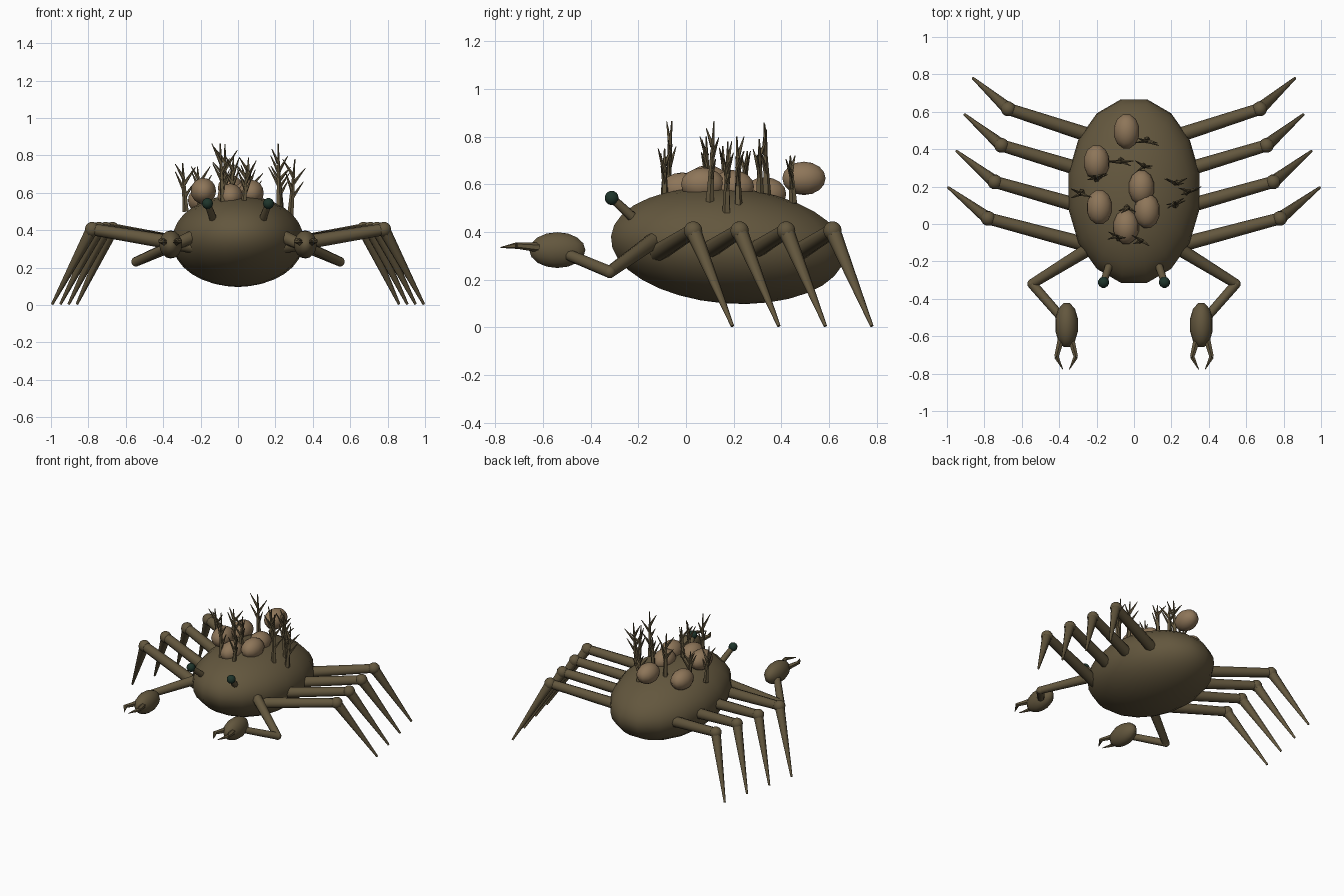
import bpy
import math
import random
from mathutils import Vector

random.seed(4)

cube = bpy.data.objects.get("Cube")
if cube:
    bpy.data.objects.remove(cube, do_unlink=True)


def make_material(name, color):
    mat = bpy.data.materials.new(name)
    mat.use_nodes = True
    mat.diffuse_color = (*color, 1)
    mat.node_tree.nodes["Principled BSDF"].inputs["Base Color"].default_value = (*color, 1)
    return mat


SHELL = make_material("olive brown", (0.125, 0.095, 0.048))
EGG = make_material("tan", (0.27, 0.18, 0.10))
EYE = make_material("dark green", (0.013, 0.035, 0.024))


def finish(name, mat, angle=50):
    obj = bpy.context.object
    obj.name = name
    obj.data.materials.append(mat)
    bpy.ops.object.shade_smooth_by_angle(angle=math.radians(angle))
    return obj


def ball(name, center, size, mat, segments=12, rings=8, tilt=0):
    """Ellipsoid with its size given as three radii."""
    bpy.ops.mesh.primitive_uv_sphere_add(segments=segments, ring_count=rings, radius=1)
    obj = bpy.context.object
    # half a step of turn gives the ellipsoid flat-edged ends
    obj.rotation_euler.z = math.pi / segments
    bpy.ops.object.transform_apply(location=False, rotation=True, scale=False)
    obj.location, obj.scale = center, size
    obj.rotation_euler.x = tilt
    return finish(name, mat)


def rod(name, a, b, r1, r2, mat, sides=8):
    """Tapered rod from a to b."""
    a, b = Vector(a), Vector(b)
    bpy.ops.mesh.primitive_cone_add(vertices=sides, radius1=r1, radius2=r2,
                                    depth=(b - a).length, location=(a + b) / 2)
    bpy.context.object.rotation_euler = (b - a).to_track_quat("Z", "Y").to_euler()
    return finish(name, mat)


# Body, slightly lower at the back
ball("body", (0, 0.176, 0.343), (0.357, 0.502, 0.243), SHELL, 16, 16, -0.08)

for side, label in ((1, "left"), (-1, "right")):
    # Four walking legs
    for i in range(4):
        knee = Vector((side * (0.78 - 0.036 * i), 0.03 + 0.195 * i, 0.405))
        hip = (side * 0.18, knee.y - 0.16, 0.305)
        tip = (side * (0.993 - 0.044 * i), knee.y + 0.165, 0.005)
        tag = f"{label}_leg_{i + 1}"
        rod(tag + "_upper", hip, knee, 0.04, 0.032, SHELL)
        ball(tag + "_knee", knee, (0.04, 0.04, 0.04), SHELL)
        rod(tag + "_lower", knee, tip, 0.034, 0.007, SHELL)

    # Claw arm
    elbow = (side * 0.545, -0.32, 0.232)
    rod(label + "_upper_arm", (side * 0.22, -0.12, 0.375), elbow, 0.036, 0.026, SHELL)
    ball(label + "_elbow", elbow, (0.026, 0.026, 0.026), SHELL)
    rod(label + "_forearm", elbow, (side * 0.37, -0.52, 0.315), 0.026, 0.024, SHELL)
    ball(label + "_claw", (side * 0.36, -0.54, 0.324), (0.063, 0.122, 0.075), SHELL)

    # Pincer fingers, each bent inward
    for turn, finger in ((1, "outer"), (-1, "inner")):
        x = side * 0.363
        bend = (x + side * turn * 0.052, -0.71, 0.343)
        tag = f"{label}_{finger}_finger"
        rod(tag + "_base", (x + side * turn * 0.028, -0.62, 0.335), bend, 0.02, 0.013, SHELL, 6)
        rod(tag + "_tip", bend, (x + side * turn * 0.017, -0.778, 0.335), 0.014, 0.002, SHELL, 6)

    # Eye on a stalk
    eye = (side * 0.163, -0.312, 0.543)
    rod(label + "_eye_stalk", (side * 0.125, -0.2, 0.44), eye, 0.022, 0.018, SHELL)
    ball(label + "_eye", eye, (0.03, 0.03, 0.03), EYE)

# Round growths on the back
growths = [(-0.04, 0.495, 0.625), (-0.2, 0.33, 0.56), (-0.185, 0.09, 0.61),
           (0.04, 0.195, 0.59), (0.07, 0.07, 0.6), (-0.042, -0.015, 0.58)]
for i, spot in enumerate(growths):
    ball(f"growth_{i + 1}", spot, (0.07, 0.094, 0.07), EGG, 12, 8)

# Branching sprigs: x, y, base height, top height
sprigs = [(-0.28, 0.17, 0.5, 0.76), (-0.2, 0.24, 0.53, 0.74), (-0.07, 0.34, 0.55, 0.86),
          (0.05, 0.31, 0.55, 0.79), (0.07, 0.45, 0.52, 0.72), (0.23, 0.22, 0.5, 0.8),
          (0.22, 0.1, 0.52, 0.865), (-0.04, 0.09, 0.55, 0.8), (-0.08, -0.08, 0.52, 0.865),
          (0.03, -0.09, 0.53, 0.75), (0.28, 0.17, 0.48, 0.78)]
for i, (x, y, low, high) in enumerate(sprigs):
    base = Vector((x, y, low))
    top = Vector((x + random.uniform(-0.03, 0.03), y + random.uniform(-0.02, 0.02), high))
    rod(f"sprig_{i + 1}_stem", base, top, 0.018, 0.003, SHELL, 5)
    for j in range(4):
        start = base.lerp(top, 0.3 + 0.13 * j)
        lean = (-1) ** j * random.uniform(0.035, 0.07)
        end = start + Vector((lean, random.uniform(-0.03, 0.03), random.uniform(0.07, 0.11)))
        end.z = min(end.z, high)
        rod(f"sprig_{i + 1}_branch_{j + 1}", start, end, 0.011, 0.002, SHELL, 5)
